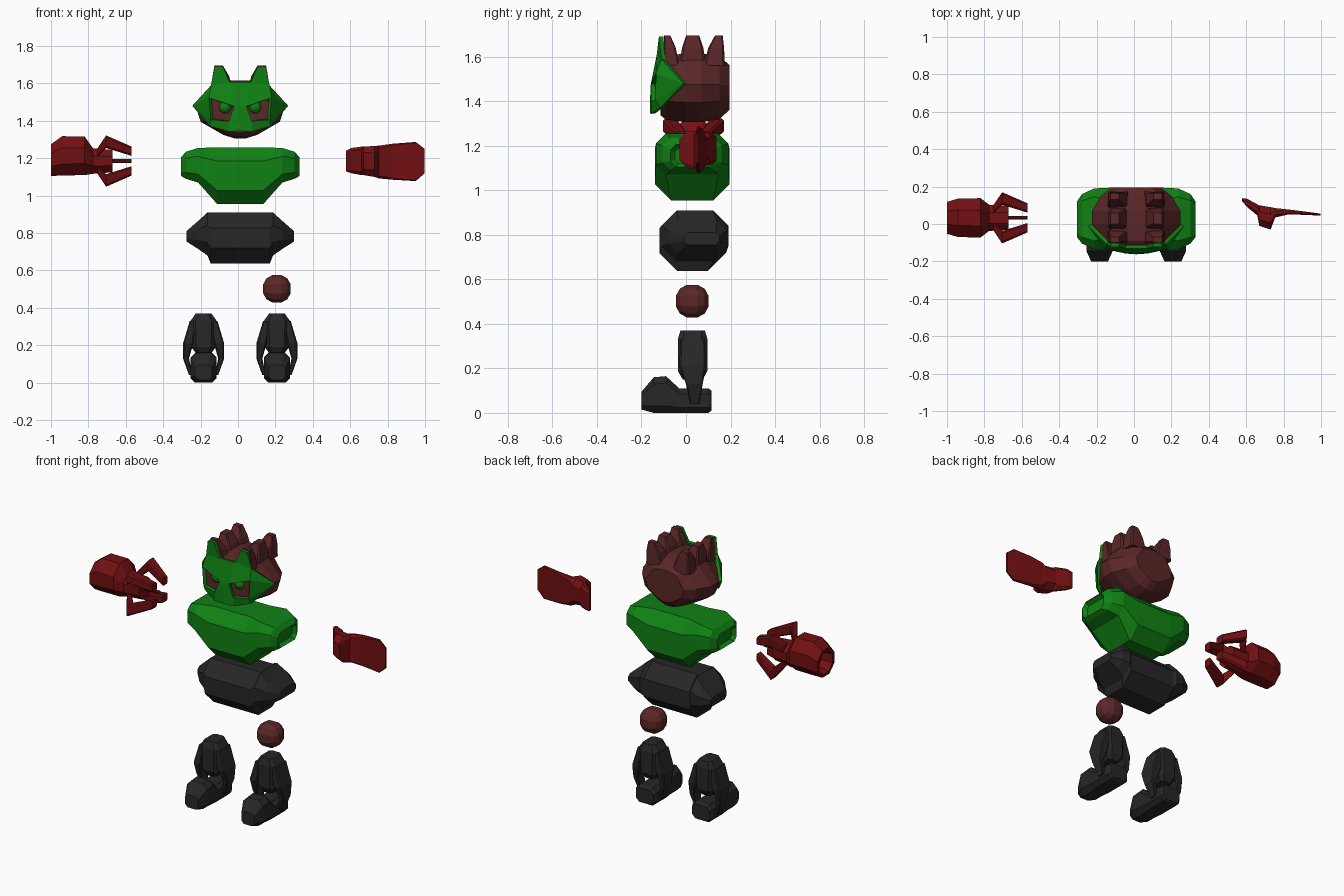
import bpy, bmesh
from mathutils import Vector

if "Cube" in bpy.data.objects:
    bpy.data.objects.remove(bpy.data.objects["Cube"])

CX, CY = 0.012, 0.03  # body midlines


def material(name, r, g, b):
    m = bpy.data.materials.new(name)
    m.use_nodes = True
    m.diffuse_color = (r, g, b, 1)
    m.node_tree.nodes["Principled BSDF"].inputs["Base Color"].default_value = (r, g, b, 1)
    return m


GREEN = material("green", 0.005, 0.22, 0.007)
BROWN = material("dark brown", 0.105, 0.02, 0.021)
RED = material("dark red", 0.17, 0.005, 0.006)
BLACK = material("charcoal", 0.02, 0.02, 0.021)


def finish(name, bm, mat):
    bmesh.ops.recalc_face_normals(bm, faces=bm.faces)
    me = bpy.data.meshes.new(name)
    bm.to_mesh(me)
    bm.free()
    me.materials.append(mat)
    ob = bpy.data.objects.new(name, me)
    bpy.context.collection.objects.link(ob)
    return ob


def place(axis, pos, a, b):
    return {"x": (pos, a, b), "y": (a, pos, b), "z": (a, b, pos)}[axis]


def octagon(axis, pos, a0, a1, b0, b1, chamfer=0.3):
    """Chamfered rectangle across one axis."""
    c = chamfer * min(a1 - a0, b1 - b0)
    pts = [(a0 + c, b0), (a1 - c, b0), (a1, b0 + c), (a1, b1 - c),
           (a1 - c, b1), (a0 + c, b1), (a0, b1 - c), (a0, b0 + c)]
    return [place(axis, pos, a, b) for a, b in pts]


def loft(name, rings, mat):
    """Skin a row of equal rings and cap both ends."""
    bm = bmesh.new()
    rows = [[bm.verts.new(p) for p in ring] for ring in rings]
    n = len(rows[0])
    for r, s in zip(rows, rows[1:]):
        for i in range(n):
            j = (i + 1) % n
            bm.faces.new((r[i], r[j], s[j], s[i]))
    bm.faces.new(rows[0])
    bm.faces.new(rows[-1])
    return finish(name, bm, mat)


def span(lo, hi, side, mid):
    """Offset range mirrored to one side of a midline."""
    return sorted((mid + side * lo, mid + side * hi))


# Head: one outline, scaled from front to back
half = [(0.05, 1.615), (0.145, 1.59), (0.237, 1.475), (0.212, 1.395), (0.09, 1.325), (0.03, 1.306)]
outline = half + [(-x, z) for x, z in reversed(half)]
MID_Z = 1.465
loft("head", [[(CX + x * s, y, MID_Z + (z - MID_Z) * t) for x, z in outline]
              for y, s, t in [(-0.115, 0.72, 0.8), (-0.09, 0.83, 0.93), (0.0, 1, 1),
                              (0.07, 1, 1), (0.15, 0.8, 0.92), (0.195, 0.56, 0.65)]], BROWN)

# Head spikes: two columns of three
for side, label in ((-1, "right"), (1, "left")):
    for row, y0, y1, t0, t1 in (("front", -0.1, -0.03, -0.098, -0.07),
                                ("middle", -0.03, 0.09, 0.0, 0.06),
                                ("back", 0.08, 0.175, 0.13, 0.165)):
        loft(f"{label}_{row}_spike",
             [octagon("z", 1.56, *span(0.035, 0.15, side, CX), y0, y1, 0.1),
              octagon("z", 1.64, *span(0.06, 0.148, side, CX), y0 * .6 + t0 * .4, y1 * .6 + t1 * .4, 0.1),
              octagon("z", 1.695, *span(0.092, 0.138, side, CX), t0, t1, 0.1)], BROWN)

# Face mask with open eye slots
P = {"top": (0, -0.112, 1.605), "crown": (0.055, -0.112, 1.605), "ear_in": (0.09, -0.102, 1.69),
     "ear_out": (0.135, -0.102, 1.69), "temple": (0.15, -0.092, 1.585), "cheek": (0.24, 0.0, 1.48),
     "eye_out": (0.155, -0.12, 1.52), "eye_in": (0.032, -0.137, 1.475), "bridge": (0, -0.14, 1.465),
     "low_in": (0.058, -0.137, 1.4), "low_out": (0.145, -0.122, 1.41), "jaw": (0.15, -0.1, 1.375),
     "chin_side": (0.06, -0.138, 1.345), "chin": (0, -0.142, 1.345)}
patches = ["top crown eye_in bridge", "crown temple eye_out eye_in", "crown ear_in ear_out temple",
           "temple cheek eye_out", "eye_out cheek low_out", "cheek jaw low_out",
           "low_out jaw chin_side low_in", "bridge eye_in low_in chin_side chin"]
bm = bmesh.new()
for side in (-1, 1):
    vs = {k: bm.verts.new((CX + side * x, y, z)) for k, (x, y, z) in P.items()}
    for patch in patches:
        names = patch.split()
        bm.faces.new([vs[k] for k in (names if side > 0 else names[::-1])])
bmesh.ops.remove_doubles(bm, verts=bm.verts, dist=0.0005)
mask = finish("face_mask", bm, GREEN)
solid = mask.modifiers.new("thickness", "SOLIDIFY")
solid.thickness, solid.offset = 0.02, -1

# Eyes
for side, label in ((-1, "right"), (1, "left")):
    bm = bmesh.new()
    bmesh.ops.create_uvsphere(bm, u_segments=12, v_segments=8, radius=0.034)
    bmesh.ops.translate(bm, verts=bm.verts, vec=(CX + side * 0.08, -0.108, 1.473))
    finish(f"{label}_eye", bm, GREEN)


def lengthwise(name, stations, mat, chamfer):
    """Symmetric body block from half stations (x, y0, y1, z0, z1)."""
    full = [(-s[0], *s[1:]) for s in stations] + stations[::-1]
    loft(name, [octagon("x", CX + x, *r, chamfer) for x, *r in full], mat)


# Torso with shallow shoulder sockets
lengthwise("torso", [(0.295, -0.05, 0.1, 1.12, 1.19), (0.317, -0.07, 0.12, 1.105, 1.205),
                     (0.29, -0.105, 0.16, 1.09, 1.235), (0.225, -0.135, 0.19, 1.07, 1.255),
                     (0.123, -0.14, 0.195, 0.955, 1.258)], GREEN, 0.24)

# Hips
lengthwise("hips", [(0.288, -0.01, 0.15, 0.755, 0.81), (0.225, -0.08, 0.185, 0.715, 0.865),
                    (0.175, -0.11, 0.19, 0.68, 0.91), (0.158, -0.12, 0.18, 0.637, 0.91)], BLACK, 0.3)

# Single hip joint ball: a cube rounded into a sphere
bm = bmesh.new()
bmesh.ops.create_cube(bm, size=2)
bmesh.ops.subdivide_edges(bm, edges=bm.edges, cuts=2, use_grid_fill=True)
for v in bm.verts:
    v.co = v.co.normalized() * 0.081 + Vector((0.208, 0.028, 0.502))
finish("joint_ball", bm, BROWN)

# Legs: shin, forked ankle guards and boot
for side, label in ((-1, "right"), (1, "left")):
    cx = CX + side * 0.196
    loft(f"{label}_shin", [octagon("z", z, cx - h, cx + h, CY - d, CY + d, 0.2)
                           for z, h, d in [(0.15, 0.035, 0.045), (0.19, 0.065, 0.067),
                                           (0.33, 0.07, 0.067), (0.37, 0.042, 0.055)]], BLACK)
    for wing in (-1, 1):
        loft(f"{label}_ankle_guard", [octagon("z", z, *span(a, b, wing, cx), y0, y1, 0.15)
             for z, a, b, y0, y1 in [(0.04, 0.06, 0.078, 0.02, 0.06), (0.13, 0.078, 0.11, 0.0, 0.075),
                                     (0.21, 0.055, 0.11, -0.03, 0.09), (0.33, 0.035, 0.074, -0.025, 0.085)]], BLACK)
    loft(f"{label}_boot", [octagon("y", y, cx - h, cx + h, z0, z1, 0.22)
                           for y, h, z0, z1 in [(-0.2, 0.045, 0.015, 0.095), (-0.145, 0.07, 0, 0.16),
                                                (-0.09, 0.07, 0, 0.165), (-0.03, 0.07, 0, 0.11),
                                                (0.1, 0.07, 0, 0.11), (0.115, 0.06, 0.01, 0.1)]], BLACK)

# Right arm: hollow sleeve, wrist, rod and four claws
AY, AZ = 0.033, 1.185
loft("right_sleeve", [octagon("x", x, AY - w, AY + w, z - h, z + h)
                      for x, w, z, h in [(-0.93, 0.055, 1.19, 0.055), (-1, 0.065, 1.19, 0.068),
                                         (-1, 0.085, 1.19, 0.085), (-0.94, 0.103, 1.213, 0.105),
                                         (-0.82, 0.105, 1.213, 0.103), (-0.775, 0.07, 1.185, 0.068),
                                         (-0.67, 0.065, 1.185, 0.06)]], RED)
loft("right_rod", [octagon("x", x, AY - 0.01, AY + 0.01, AZ - 0.01, AZ + 0.01) for x in (-0.7, -0.57)], RED)
for sy in (-1, 1):
    for sz in (-1, 1):
        loft("right_claw", [octagon("x", x, *span(a, b, sy, AY), *span(a, b, sz, AZ), 0.15)
                            for x, a, b in [(-0.75, 0.025, 0.07), (-0.705, 0.07, 0.137),
                                            (-0.57, 0.028, 0.078)]], RED)

# Left arm: thin curved guard with a raised ridge
loft("left_guard", [octagon("x", x, y0, y1, z0, z1)
                    for x, y0, y1, z0, z1 in [(0.578, 0.122, 0.138, 1.13, 1.24), (0.605, 0.09, 0.135, 1.12, 1.255),
                                              (0.66, 0.045, 0.105, 1.11, 1.262), (0.67, -0.01, 0.1, 1.11, 1.263),
                                              (0.73, -0.03, 0.09, 1.1, 1.265), (0.755, 0.035, 0.085, 1.092, 1.268),
                                              (0.83, 0.052, 0.077, 1.085, 1.278), (0.95, 0.047, 0.062, 1.078, 1.287),
                                              (0.998, 0.045, 0.055, 1.12, 1.25)]], RED)
